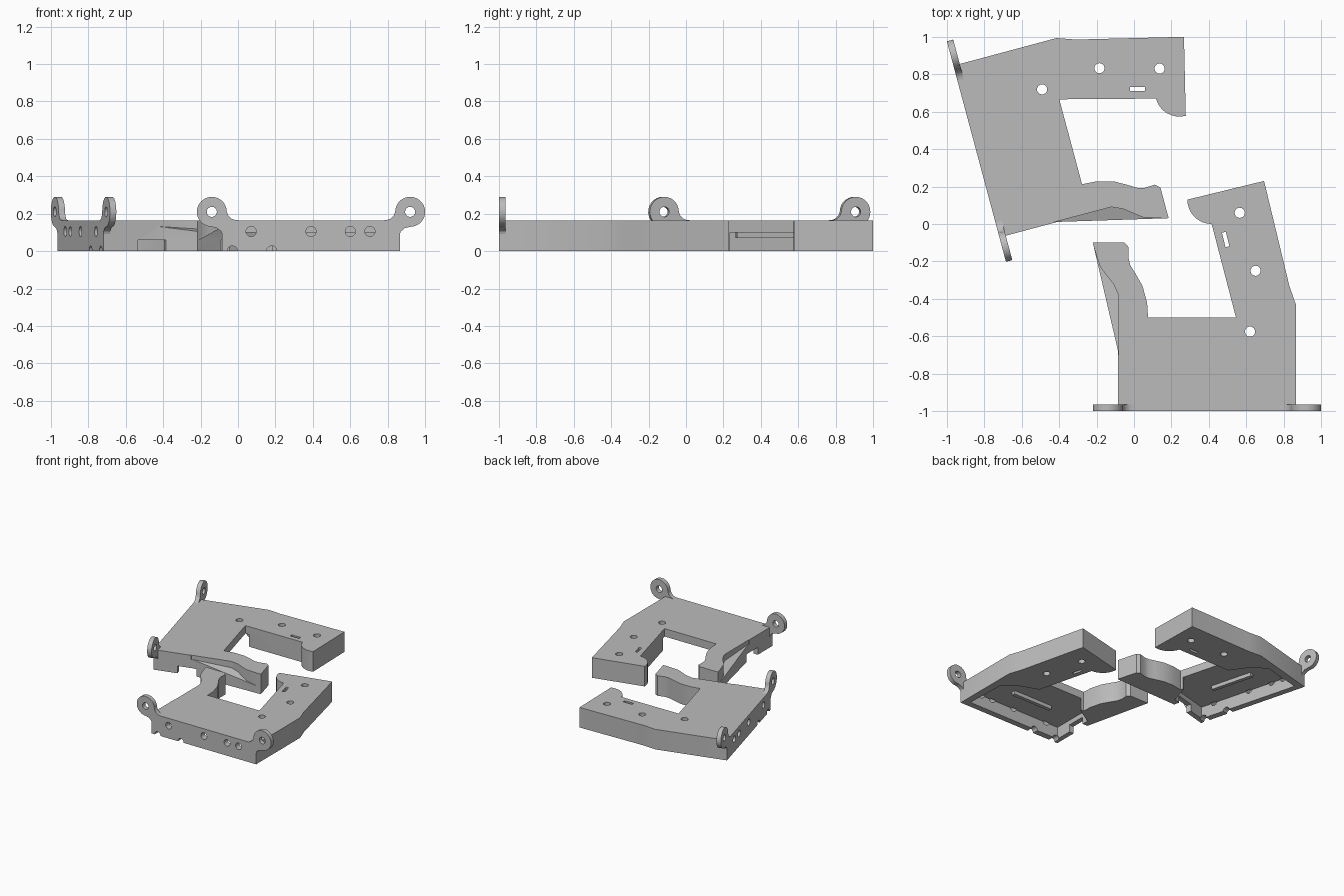
import bpy, bmesh, math
from mathutils import Matrix

if "Cube" in bpy.data.objects:
    bpy.data.objects.remove(bpy.data.objects["Cube"])

H = 0.165
grey = bpy.data.materials.new("plain_grey")
grey.diffuse_color = (0.5, 0.5, 0.5, 1)
grey.use_nodes = True
grey.node_tree.nodes["Principled BSDF"].inputs["Base Color"].default_value = grey.diffuse_color


def make(name, bm, helper=False):
    bmesh.ops.recalc_face_normals(bm, faces=bm.faces)
    if bm.calc_volume(signed=True) < 0:
        bmesh.ops.reverse_faces(bm, faces=bm.faces)
    me = bpy.data.meshes.new(name)
    bm.to_mesh(me)
    bm.free()
    me.materials.append(grey)
    ob = bpy.data.objects.new(name, me)
    bpy.context.collection.objects.link(ob)
    ob.hide_render = helper
    return ob


def prism(name, pts, lo, hi, helper=False, front=False):
    """Extrude an outline along z, or along y when it is drawn in the front plane."""
    bm = bmesh.new()
    place = (lambda p, d: (p[0], d, p[1])) if front else (lambda p, d: (p[0], p[1], d))
    a = [bm.verts.new(place(p, lo(p) if callable(lo) else lo)) for p in pts]
    b = [bm.verts.new(place(p, hi)) for p in pts]
    bm.faces.new(a)
    bm.faces.new(b[::-1])
    for i in range(len(pts)):
        j = (i + 1) % len(pts)
        bm.faces.new((a[j], a[i], b[i], b[j]))
    return make(name, bm, helper)


def circle(cx, cy, r, start=0, end=360, n=24):
    return [(cx + r * math.cos(math.radians(start + (end - start) * i / n)),
             cy + r * math.sin(math.radians(start + (end - start) * i / n)))
            for i in range(n + (abs(end - start) < 360))]


def volume(me):
    bm = bmesh.new()
    bm.from_mesh(me)
    v = abs(bm.calc_volume())
    bm.free()
    return v


def cut(ob, cutters):
    """Subtract the cutters one by one; keep a cut only if the part stays whole."""
    for c in cutters:
        before = volume(ob.data)
        for solver in ('EXACT', 'MANIFOLD', 'FLOAT'):
            m = ob.modifiers.new("cut", 'BOOLEAN')
            m.operation, m.object, m.solver = 'DIFFERENCE', c, solver
            bpy.context.view_layer.update()
            deps = bpy.context.evaluated_depsgraph_get()
            me = bpy.data.meshes.new_from_object(ob.evaluated_get(deps))
            ob.modifiers.clear()
            if 0.5 * before < volume(me) < before * 1.0001:
                ob.data = me
                break
        bpy.data.objects.remove(c)


# Bracket body: base, long arm with hooked tip, short curved finger
hook = circle(0.415, 0.13, 0.13, 180, 270, 8)
finger = [(0.075, -0.5), (0.07, -0.42), (0.045, -0.33), (0.005, -0.26), (-0.02, -0.22),
          (-0.03, -0.18), (-0.028, -0.125), (-0.05, -0.1), (-0.22, -0.1)]
outline = [(-0.085, -1), (0.865, -1), (0.865, -0.43), (0.83, -0.33), (0.695, 0.23)] \
    + hook + [(0.545, -0.5)] + finger + [(-0.085, -0.68)]
body = prism("bracket_body", outline, 0, H)

cutters = []
# Underside cavity, open to the inner edge
cavity = [(-0.045, -0.95), (0.81, -0.95), (0.8, -0.62), (0.7, -0.53), (0.54, -0.47),
          (0.53, -0.45), (0.1, -0.45), (0.1, -0.51), (-0.045, -0.6)]
cutters.append(prism("cavity", cavity, -0.1, 0.1, True))
# Scooped shelf on the outer side of the finger
scoop = [(-0.082, -0.7), (-0.083, -0.38), (-0.11, -0.32), (-0.15, -0.27),
         (-0.18, -0.23), (-0.2, -0.17), (-0.225, -0.09), (-0.3, -0.09), (-0.3, -0.7)]
cutters.append(prism("scoop", scoop, lambda p: 0.13 + (p[1] + 0.68) * -0.06 + (p[0] + 0.085) * 0.3,
                     0.3, True))
# Side notch
cutters.append(prism("notch", [(-0.15, -0.81), (-0.03, -0.81), (-0.03, -0.655), (-0.15, -0.655)],
                     -0.12, 0.06, True))
# Screw holes and slot through the top
for x, y in ((0.62, -0.575), (0.65, -0.25), (0.565, 0.06)):
    cutters.append(prism("hole", circle(x, y, 0.027), -0.1, 0.3, True))
a = math.radians(14)
slot = [(0.49 + sx * 0.011 * math.cos(a) - sy * 0.04 * math.sin(a),
         -0.083 + sx * 0.011 * math.sin(a) + sy * 0.04 * math.cos(a))
        for sx, sy in ((-1, -1), (1, -1), (1, 1), (-1, 1))]
cutters.append(prism("slot", slot, -0.1, 0.3, True))
# Round holes and bottom half-holes through the front wall
for x, z in ((0.07, 0.105), (0.39, 0.105), (0.6, 0.105), (0.705, 0.105), (-0.03, 0.001), (0.18, 0.001)):
    cutters.append(prism("front_hole", circle(x, z, 0.027), -1.1, -0.94, True, True))
cut(body, cutters)


# Hinge ears at both ends of the front wall
def ear(name, cx, side):
    pts = [(-0.14, 0.13), (-0.14, H), (-0.125, 0.166), (-0.105, 0.173), (-0.088, 0.19)] \
        + circle(0, 0.21, 0.08, 180, -90, 28) + [(-0.03, 0.122), (-0.05, 0.105), (-0.057, 0.085)]
    ob = prism(name, [(cx + side * x, z) for x, z in pts], -1, -0.965, False, True)
    cut(ob, [prism("eye", circle(cx, 0.21, 0.027), -1.1, -0.9, True, True)])
    return ob


parts = [body, ear("right_ear", 0.92, 1), ear("left_ear", -0.14, -1)]
# Pin inside the cavity
parts.append(prism("cavity_pin", [(0.2, -0.76), (0.56, -0.76), (0.56, -0.73), (0.2, -0.73)], 0.07, 0.11))

# Mirrored, turned second bracket
s, c = math.sin(math.radians(15)), math.cos(math.radians(15))
px, py = -0.965, 0.846
M = Matrix(((-s, c, 0, px + 0.865 * s + c),
            (c, s, 0, py - 0.865 * c + s),
            (0, 0, 1, 0), (0, 0, 0, 1)))
for ob in list(parts):
    me = ob.data.copy()
    me.transform(M)
    me.flip_normals()
    twin = bpy.data.objects.new("mirrored_" + ob.name, me)
    bpy.context.collection.objects.link(twin)
    parts.append(twin)

# Smooth curved walls, keep edges sharp
bpy.ops.object.select_all(action='DESELECT')
for ob in parts:
    ob.select_set(True)
bpy.context.view_layer.objects.active = body
bpy.ops.object.shade_smooth_by_angle(angle=math.radians(30))
